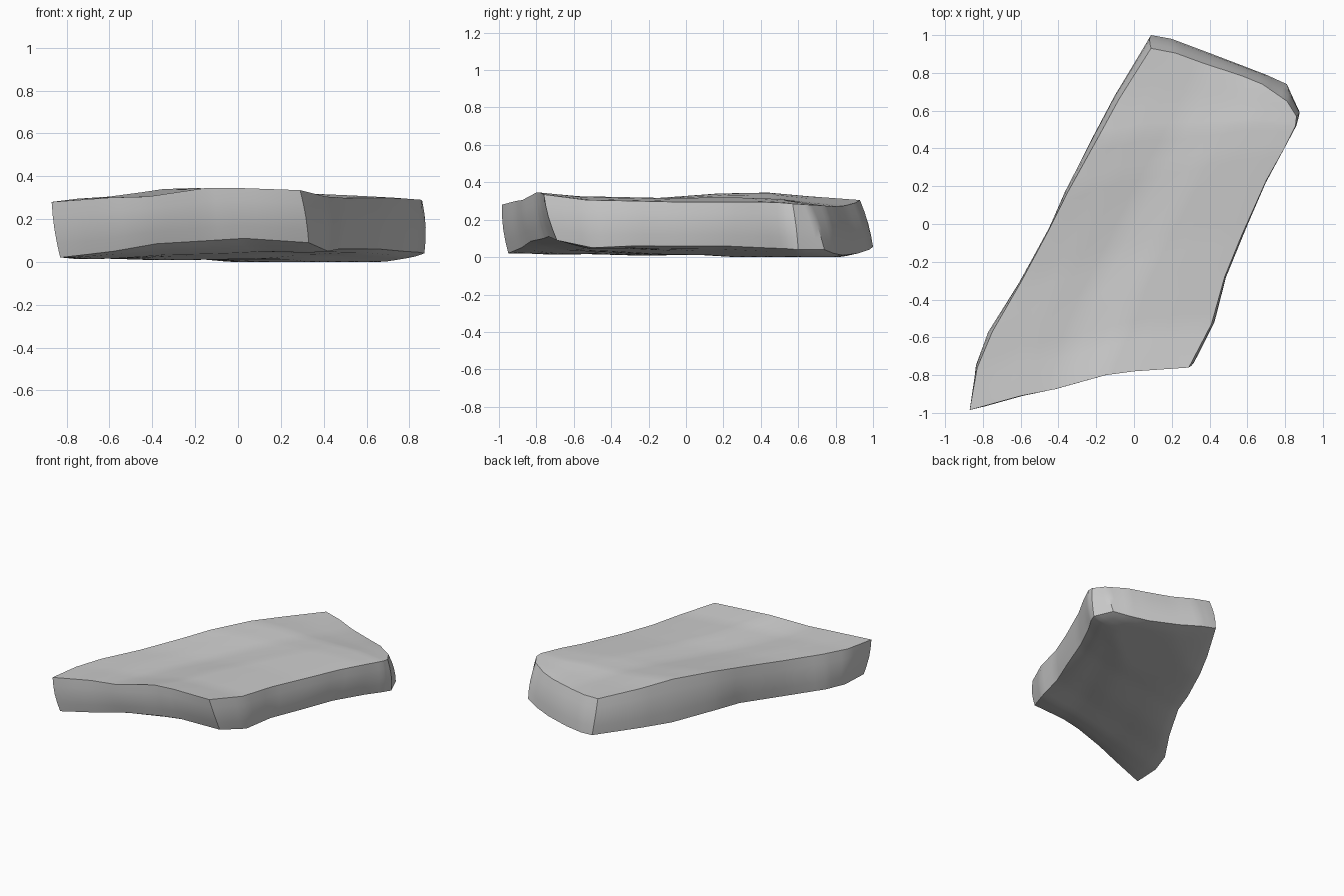
import bpy, bmesh, math
from mathutils import Vector

if "Cube" in bpy.data.objects:
    bpy.data.objects.remove(bpy.data.objects["Cube"])

SUB = 4      # subdivisions per profile segment
RINGS = 4    # vertical divisions of the broken sides

# Top rim and bottom rim, four edges each (left/right run front to back, front/back run left to right)
TOP = dict(
    left=[(-.87, -.985, .28), (-.83, -.76, .285), (-.75, -.57, .295), (-.6, -.31, .305), (-.45, -.03, .325),
          (-.35, .17, .34), (-.2, .44, .345), (-.08, .66, .325), (.09, .93, .305)],
    right=[(.29, -.76, .335), (.41, -.53, .305), (.48, -.28, .3), (.57, -.06, .295), (.7, .23, .295),
           (.79, .39, .295), (.855, .52, .29), (.86, .57, .285), (.81, .65, .28)],
    front=[(-.87, -.985, .28), (-.6, -.91, .3), (-.42, -.875, .305), (-.15, -.8, .345), (0, -.78, .345),
           (.29, -.76, .335)],
    back=[(.09, .93, .305), (.22, .905, .29), (.37, .85, .275), (.57, .785, .27), (.68, .74, .275),
          (.81, .65, .28)])
BOTTOM = dict(
    left=[(-.83, -.95, .02), (-.82, -.74, .02), (-.77, -.58, .03), (-.6, -.33, .03), (-.43, -.03, .045),
          (-.36, .16, .045), (-.21, .47, .03), (-.1, .68, .04), (.09, 1, .055)],
    right=[(.33, -.69, .09), (.42, -.5, .05), (.47, -.28, .06), (.56, -.06, .06), (.66, .2, .06),
           (.77, .42, .05), (.845, .54, .045), (.87, .6, .04), (.81, .74, .04)],
    front=[(-.83, -.95, .02), (-.58, -.88, .05), (-.38, -.83, .085), (-.13, -.76, .1), (.03, -.735, .11),
           (.33, -.69, .09)],
    back=[(.09, 1, .055), (.2, .98, .04), (.36, .92, .02), (.57, .84, .01), (.7, .79, .02), (.81, .74, .04)])


def sample(points):
    pts = [Vector(p) for p in points]
    out = [a.lerp(b, k / SUB) for a, b in zip(pts, pts[1:]) for k in range(SUB)]
    return out + [pts[-1]]


def patch(edges, bump):
    """Surface spanning four edges, with a soft bump in the middle."""
    l, r, f, b = (sample(edges[k]) for k in ("left", "right", "front", "back"))
    rows = []
    for j in range(len(l)):
        v = j / (len(l) - 1)
        row = []
        for i in range(len(f)):
            u = i / (len(f) - 1)
            p = l[j].lerp(r[j], u) + f[i].lerp(b[i], v) - f[0].lerp(f[-1], u).lerp(b[0].lerp(b[-1], u), v)
            p.z += bump * math.sqrt(max(0, math.sin(math.pi * u) * math.sin(math.pi * v)))
            p.z = max(p.z, 0)
            row.append(p)
        rows.append(row)
    return rows


def rim(g):
    return g[0][:-1] + [r[-1] for r in g[:-1]] + g[-1][:0:-1] + [r[0] for r in g[:0:-1]]


bm = bmesh.new()
grids = [[[bm.verts.new(p) for p in row] for row in patch(e, h)] for e, h in ((TOP, .005), (BOTTOM, -.045))]

# Worn top and underside
for g, flip in zip(grids, (False, True)):
    for r0, r1 in zip(g, g[1:]):
        for i in range(len(r0) - 1):
            q = [r0[i], r0[i + 1], r1[i + 1], r1[i]]
            bm.faces.new(q[::-1] if flip else q)

# Slightly bulging sides
top, bot = rim(grids[0]), rim(grids[1])
n = len(top)
loops = [top]
for k in range(1, RINGS):
    t = k / RINGS
    ring = []
    for i in range(n):
        d = top[(i + 1) % n].co - top[i - 1].co
        out = Vector((d.y, -d.x, 0)).normalized()
        ring.append(bm.verts.new(top[i].co.lerp(bot[i].co, t) + out * .012 * math.sin(math.pi * t)))
    loops.append(ring)
loops.append(bot)
for a, b in zip(loops, loops[1:]):
    for i in range(n):
        j = (i + 1) % n
        bm.faces.new((a[j], a[i], b[i], b[j]))
bmesh.ops.recalc_face_normals(bm, faces=bm.faces)

mesh = bpy.data.meshes.new("stone_slab")
bm.to_mesh(mesh)
bm.free()
slab = bpy.data.objects.new("stone_slab", mesh)
bpy.context.collection.objects.link(slab)
bpy.context.view_layer.objects.active = slab
slab.select_set(True)
bpy.ops.object.shade_smooth_by_angle(angle=math.radians(35))
